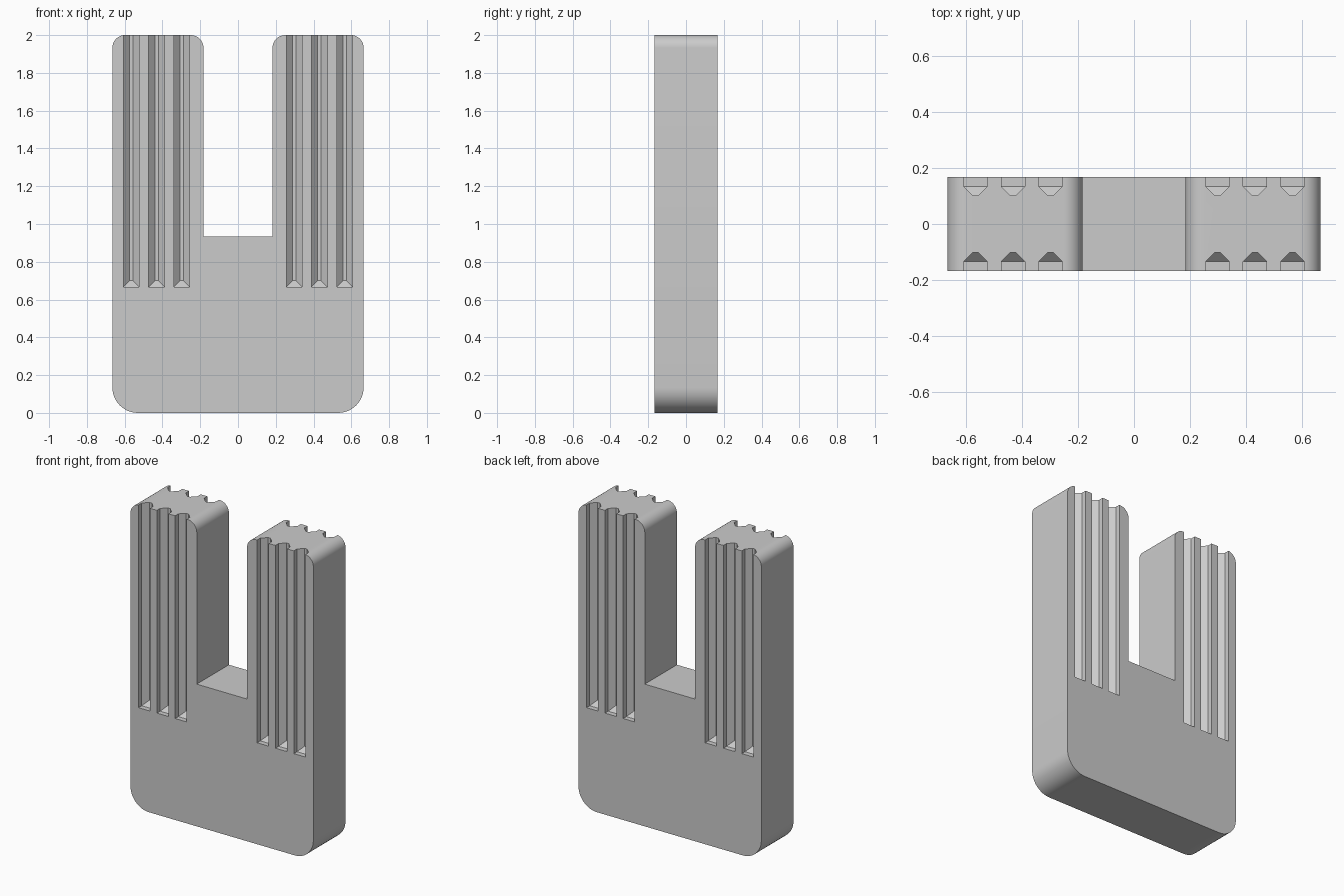
import bpy, bmesh
from math import sin, cos, radians

default = bpy.data.objects.get("Cube")
if default:
    bpy.data.objects.remove(default, do_unlink=True)

HALF_W, HALF_D, HEIGHT = 0.665, 0.167, 2.0
SLOT_HALF, SLOT_Z = 0.183, 0.935
GROOVES = (0.298, 0.431, 0.565)
GROOVE_Z = 0.667

grey = bpy.data.materials.new("plain grey")
grey.use_nodes = True
colour = (0.6, 0.6, 0.6, 1)
grey.diffuse_color = colour
grey.node_tree.nodes["Principled BSDF"].inputs["Base Color"].default_value = colour


def make_object(name, bm):
    bmesh.ops.recalc_face_normals(bm, faces=bm.faces)
    mesh = bpy.data.meshes.new(name)
    bm.to_mesh(mesh)
    bm.free()
    obj = bpy.data.objects.new(name, mesh)
    bpy.context.collection.objects.link(obj)
    mesh.materials.append(grey)
    return obj


def arc(cx, cz, r, start, steps=12):
    """Quarter circle, anticlockwise from the start angle."""
    angles = [radians(start + 90 * i / steps) for i in range(steps + 1)]
    return [(cx + r * cos(a), cz + r * sin(a)) for a in angles]


# Fork body: right half of the outline, mirrored and extruded through the depth
low, top = 0.135, 0.067
half = arc(HALF_W - low, low, low, -90)
half += arc(HALF_W - top, HEIGHT - top, top, 0)
half += arc(SLOT_HALF + top, HEIGHT - top, top, 90)
half.append((SLOT_HALF, SLOT_Z))
outline = half + [(-x, z) for x, z in reversed(half)]
bm = bmesh.new()
face = bm.faces.new([bm.verts.new((x, -HALF_D, z)) for x, z in outline])
side = bmesh.ops.extrude_face_region(bm, geom=[face])
verts = [g for g in side["geom"] if isinstance(g, bmesh.types.BMVert)]
bmesh.ops.translate(bm, verts=verts, vec=(0, 2 * HALF_D, 0))
body = make_object("grooved_fork_body", bm)

# Groove cutters: straight walls, then 45 degree slopes to a narrow floor
bm = bmesh.new()
for face_side in (-1, 1):
    for x_side in (-1, 1):
        for gx in GROOVES:
            rings = []
            for y, w, z in ((0.25, 0.042, GROOVE_Z), (0.134, 0.042, GROOVE_Z),
                            (0.101, 0.009, GROOVE_Z + 0.033)):
                cx = x_side * gx
                corners = ((cx - w, z), (cx + w, z), (cx + w, 2.2), (cx - w, 2.2))
                rings.append([bm.verts.new((px, face_side * y, pz)) for px, pz in corners])
            bm.faces.new(rings[0])
            bm.faces.new(rings[-1])
            for a, b in zip(rings, rings[1:]):
                for i in range(4):
                    j = (i + 1) % 4
                    bm.faces.new((a[i], a[j], b[j], b[i]))
cutter = make_object("groove_cutter", bm)
cutter.hide_render = True

# Cut the grooves, then smooth only the rounded corners
cut = body.modifiers.new("grooves", "BOOLEAN")
cut.operation = "DIFFERENCE"
cut.solver = "EXACT"
cut.object = cutter
bpy.ops.object.select_all(action="DESELECT")
body.select_set(True)
bpy.context.view_layer.objects.active = body
bpy.ops.object.modifier_apply(modifier=cut.name)
bpy.data.objects.remove(cutter, do_unlink=True)
bpy.ops.object.shade_smooth_by_angle(angle=radians(25))
